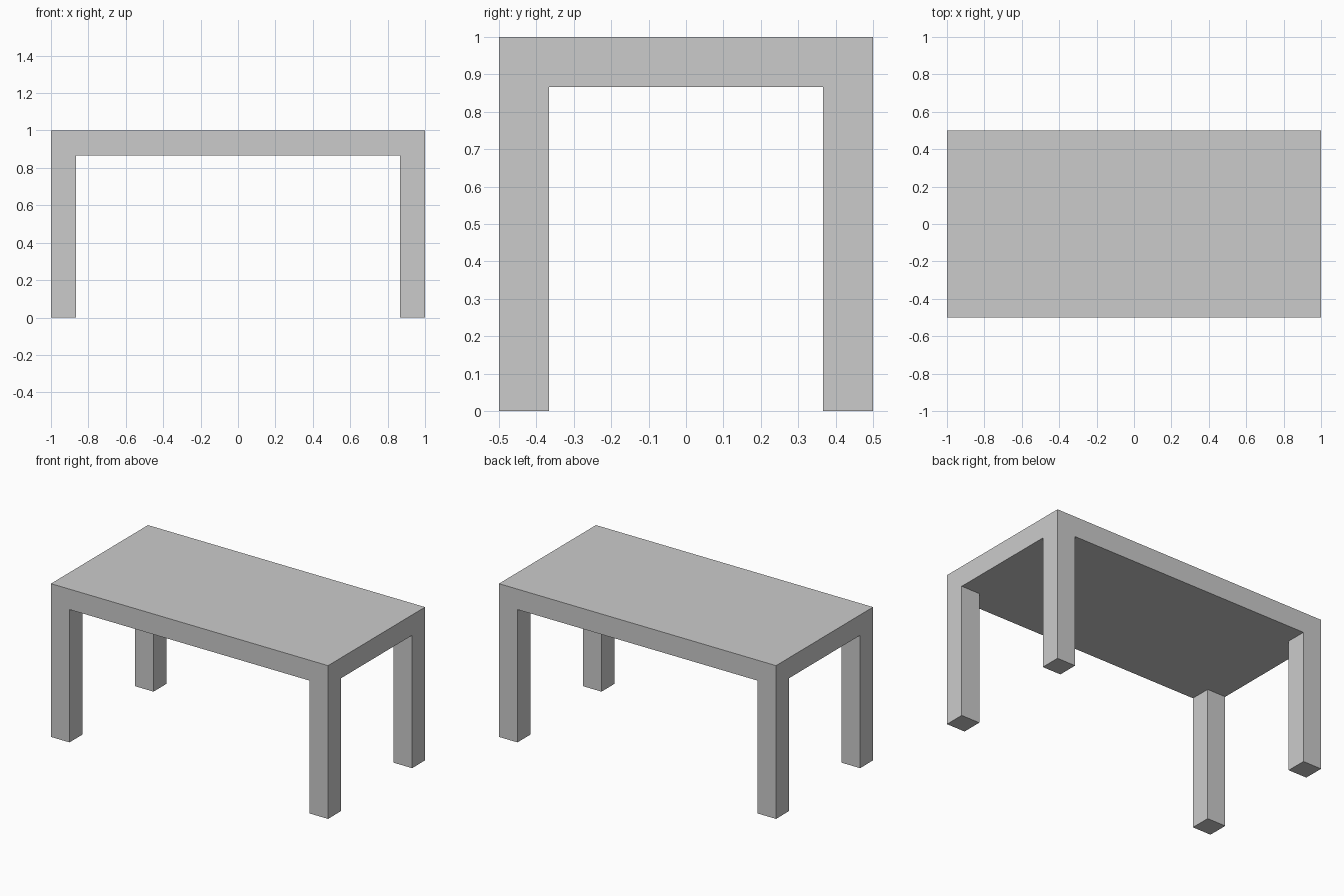
import bpy
import bmesh
from mathutils import Matrix, Vector

if "Cube" in bpy.data.objects:
    bpy.data.objects.remove(bpy.data.objects["Cube"])

LENGTH, DEPTH, HEIGHT = 2.0, 1.0, 1.0
T = 2 / 15  # thickness of both the top and the square legs

bm = bmesh.new()

# Table top slab
size = Matrix.Diagonal((LENGTH, DEPTH, T, 1))
bmesh.ops.create_cube(bm, size=1, matrix=Matrix.Translation((0, 0, HEIGHT - T / 2)) @ size)

# Cut lines along the inner faces of the legs
for axis, half in ((Vector((1, 0, 0)), LENGTH / 2), (Vector((0, 1, 0)), DEPTH / 2)):
    for side in (-1, 1):
        bmesh.ops.bisect_plane(bm, geom=bm.verts[:] + bm.edges[:] + bm.faces[:],
                               plane_co=axis * side * (half - T), plane_no=axis)

# Four legs, pulled down from the corner squares of the underside
bm.normal_update()
corners = []
for face in bm.faces:
    c = face.calc_center_median()
    if face.normal.z < -0.9 and abs(c.x) > LENGTH / 2 - T and abs(c.y) > DEPTH / 2 - T:
        corners.append(face)
new = bmesh.ops.extrude_face_region(bm, geom=corners)["geom"]
for v in new:
    if isinstance(v, bmesh.types.BMVert):
        v.co.z = 0

bmesh.ops.recalc_face_normals(bm, faces=bm.faces[:])

mesh = bpy.data.meshes.new("table")
bm.to_mesh(mesh)
bm.free()
bpy.context.collection.objects.link(bpy.data.objects.new("table", mesh))
